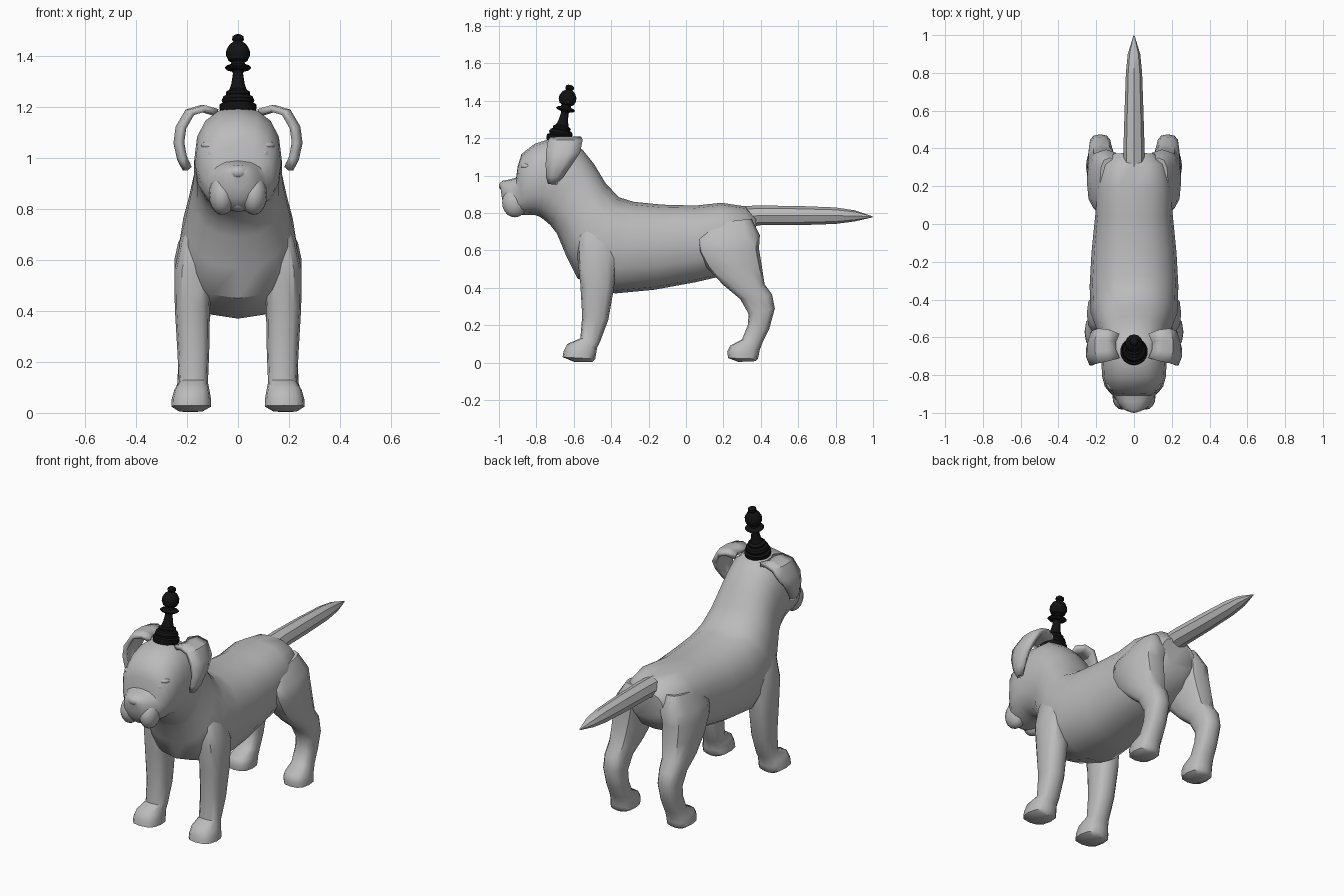
import bpy, bmesh, math
from mathutils import Vector


def material(name, rgb):
    m = bpy.data.materials.new(name)
    m.diffuse_color = (*rgb, 1)
    return m


GREY = material("grey coat", (0.5, 0.5, 0.5))
BLACK = material("black", (0.006, 0.006, 0.006))


def finish(bm, name, mat, angle=40):
    bmesh.ops.recalc_face_normals(bm, faces=bm.faces)
    me = bpy.data.meshes.new(name)
    bm.to_mesh(me)
    bm.free()
    ob = bpy.data.objects.new(name, me)
    bpy.context.collection.objects.link(ob)
    me.materials.append(mat)
    bpy.ops.object.select_all(action='DESELECT')
    ob.select_set(True)
    bpy.context.view_layer.objects.active = ob
    bpy.ops.object.shade_smooth_by_angle(angle=math.radians(angle))
    return ob


def mirror_x(ob):
    ob.modifiers.new("mirror", 'MIRROR')


def loft(name, rings, n=12, power=0.85, mat=GREY):
    """Each ring: (y, z) of one edge, (y, z) of the opposite edge, x range."""
    bm = bmesh.new()
    loops = []
    for ya, za, yb, zb, x0, x1 in rings:
        loop = []
        for i in range(n):
            t = 2 * math.pi * i / n
            c, s = (math.copysign(abs(f) ** power, f) if abs(f) > 1e-6 else 0
                    for f in (math.cos(t), math.sin(t)))
            loop.append(bm.verts.new(((x0 + x1) / 2 + s * (x1 - x0) / 2,
                                      (ya + yb) / 2 + c * (ya - yb) / 2,
                                      (za + zb) / 2 + c * (za - zb) / 2)))
        loops.append(loop)
    for a, b in zip(loops, loops[1:]):
        for i in range(n):
            j = (i + 1) % n
            bm.faces.new((a[i], a[j], b[j], b[i]))
    bm.faces.new(loops[0])
    bm.faces.new(loops[-1])
    return finish(bm, name, mat)


def ball(name, loc, radii, mat=GREY, seg=16, rings=10):
    bm = bmesh.new()
    bmesh.ops.create_uvsphere(bm, u_segments=seg, v_segments=rings, radius=1)
    for v in bm.verts:
        v.co = Vector(loc) + Vector(a * b for a, b in zip(v.co, radii))
    return finish(bm, name, mat)


# Head, neck and torso as one skin: top edge, bottom edge, half width
spine = [
    (-0.995, 0.955, -0.985, 0.885, 0.035), (-0.98, 0.973, -0.975, 0.84, 0.065),
    (-0.94, 0.98, -0.94, 0.80, 0.095), (-0.908, 0.99, -0.90, 0.79, 0.115),
    (-0.90, 1.05, -0.87, 0.79, 0.135), (-0.88, 1.115, -0.84, 0.79, 0.155),
    (-0.81, 1.17, -0.81, 0.79, 0.168), (-0.72, 1.20, -0.785, 0.782, 0.172),
    (-0.62, 1.19, -0.76, 0.765, 0.172), (-0.55, 1.135, -0.725, 0.735, 0.172),
    (-0.49, 1.06, -0.69, 0.69, 0.18), (-0.43, 0.96, -0.64, 0.57, 0.205),
    (-0.36, 0.885, -0.58, 0.45, 0.23), (-0.28, 0.86, -0.38, 0.37, 0.235),
    (-0.13, 0.845, -0.17, 0.39, 0.225), (0.05, 0.84, 0.05, 0.43, 0.205),
    (0.19, 0.855, 0.18, 0.46, 0.205), (0.32, 0.835, 0.30, 0.52, 0.175),
    (0.375, 0.77, 0.37, 0.61, 0.11),
]
loft("body_and_head", [(*r[:4], -r[4], r[4]) for r in spine], n=16)

# Muzzle details
jowl = ball("jowl", (0.062, -0.915, 0.855), (0.052, 0.068, 0.078))
mirror_x(jowl)
ball("nose", (0, -0.968, 0.945), (0.042, 0.032, 0.028))
ball("chin", (0, -0.905, 0.825), (0.05, 0.05, 0.035))

# Eyes and brows
mirror_x(ball("eye", (0.097, -0.868, 1.016), (0.028, 0.028, 0.028)))
mirror_x(ball("brow", (0.10, -0.85, 1.05), (0.045, 0.035, 0.02)))

# Folded ear flap: x, z, front y, rear y for each row
ear_rows = [(0.10, 1.18, -0.71, -0.58), (0.15, 1.195, -0.725, -0.56),
            (0.20, 1.18, -0.735, -0.555), (0.235, 1.12, -0.745, -0.57),
            (0.243, 1.06, -0.745, -0.615), (0.23, 1.00, -0.742, -0.66),
            (0.21, 0.96, -0.73, -0.70)]
bm = bmesh.new()
grid = []
for x, z, y0, y1 in ear_rows:
    grid.append([bm.verts.new((x - 0.02 * (2 * t - 1) ** 2, y0 + t * (y1 - y0), z))
                 for t in (0, 0.33, 0.67, 1)])
for a, b in zip(grid, grid[1:]):
    for i in range(3):
        bm.faces.new((a[i], a[i + 1], b[i + 1], b[i]))
ear = finish(bm, "ear", GREY)
sol = ear.modifiers.new("thickness", 'SOLIDIFY')
sol.thickness = 0.026
sol.offset = 0
mirror_x(ear)

# Front leg with paw: front edge, rear edge, inner and outer x
mirror_x(loft("front_leg", [
    (-0.53, 0.78, -0.42, 0.78, 0.10, 0.18), (-0.575, 0.68, -0.385, 0.68, 0.09, 0.225),
    (-0.58, 0.56, -0.37, 0.56, 0.10, 0.25), (-0.565, 0.42, -0.385, 0.40, 0.11, 0.248),
    (-0.555, 0.25, -0.415, 0.23, 0.113, 0.238), (-0.565, 0.13, -0.46, 0.11, 0.118, 0.232),
    (-0.635, 0.10, -0.475, 0.08, 0.112, 0.25), (-0.655, 0.06, -0.48, 0.05, 0.106, 0.26),
    (-0.66, 0.03, -0.485, 0.02, 0.105, 0.262), (-0.60, 0.005, -0.50, 0.005, 0.14, 0.23),
], power=0.75))

# Hind leg with thigh, hock and paw
mirror_x(loft("hind_leg", [
    (0.10, 0.74, 0.35, 0.77, 0.08, 0.18), (0.05, 0.66, 0.395, 0.68, 0.06, 0.235),
    (0.065, 0.59, 0.39, 0.61, 0.07, 0.25), (0.11, 0.51, 0.405, 0.52, 0.08, 0.25),
    (0.20, 0.415, 0.42, 0.42, 0.10, 0.248), (0.29, 0.34, 0.46, 0.365, 0.115, 0.242),
    (0.335, 0.26, 0.475, 0.29, 0.12, 0.238), (0.33, 0.20, 0.445, 0.18, 0.122, 0.235),
    (0.30, 0.125, 0.41, 0.11, 0.12, 0.238), (0.235, 0.09, 0.395, 0.07, 0.115, 0.25),
    (0.22, 0.06, 0.39, 0.045, 0.112, 0.255), (0.225, 0.025, 0.385, 0.02, 0.115, 0.255),
    (0.28, 0.004, 0.37, 0.008, 0.145, 0.23),
], power=0.75))

# Tail
loft("tail", [(y, t, y, b, -w, w) for y, t, b, w in (
    (0.30, 0.838, 0.72, 0.058), (0.40, 0.84, 0.735, 0.056), (0.60, 0.838, 0.735, 0.05),
    (0.80, 0.83, 0.742, 0.043), (0.90, 0.815, 0.755, 0.033), (0.998, 0.783, 0.777, 0.003))],
    n=8, power=1)

# Chess piece turned from a profile (radius, height), leaning back on the head
profile = [(0.0, 0), (0.068, 0), (0.072, 0.012), (0.072, 0.03), (0.06, 0.036),
           (0.064, 0.048), (0.058, 0.062), (0.046, 0.068), (0.048, 0.08), (0.034, 0.09),
           (0.026, 0.115), (0.02, 0.155), (0.024, 0.165), (0.044, 0.17), (0.052, 0.178),
           (0.044, 0.186), (0.028, 0.19), (0.026, 0.2), (0.038, 0.207), (0.047, 0.228),
           (0.046, 0.248), (0.034, 0.27), (0.018, 0.282), (0.023, 0.29), (0.022, 0.303),
           (0.012, 0.31), (0.0, 0.311)]
bm = bmesh.new()
pts = [bm.verts.new((r, 0, z)) for r, z in profile]
edges = [bm.edges.new(p) for p in zip(pts, pts[1:])]
bmesh.ops.spin(bm, geom=pts + edges, cent=(0, 0, 0), axis=(0, 0, 1),
               angle=2 * math.pi, steps=32)
bmesh.ops.remove_doubles(bm, verts=bm.verts, dist=1e-4)
piece = finish(bm, "chess_piece", BLACK, 30)
piece.location = (0, -0.678, 1.18)
piece.rotation_euler.x = math.radians(-11)
